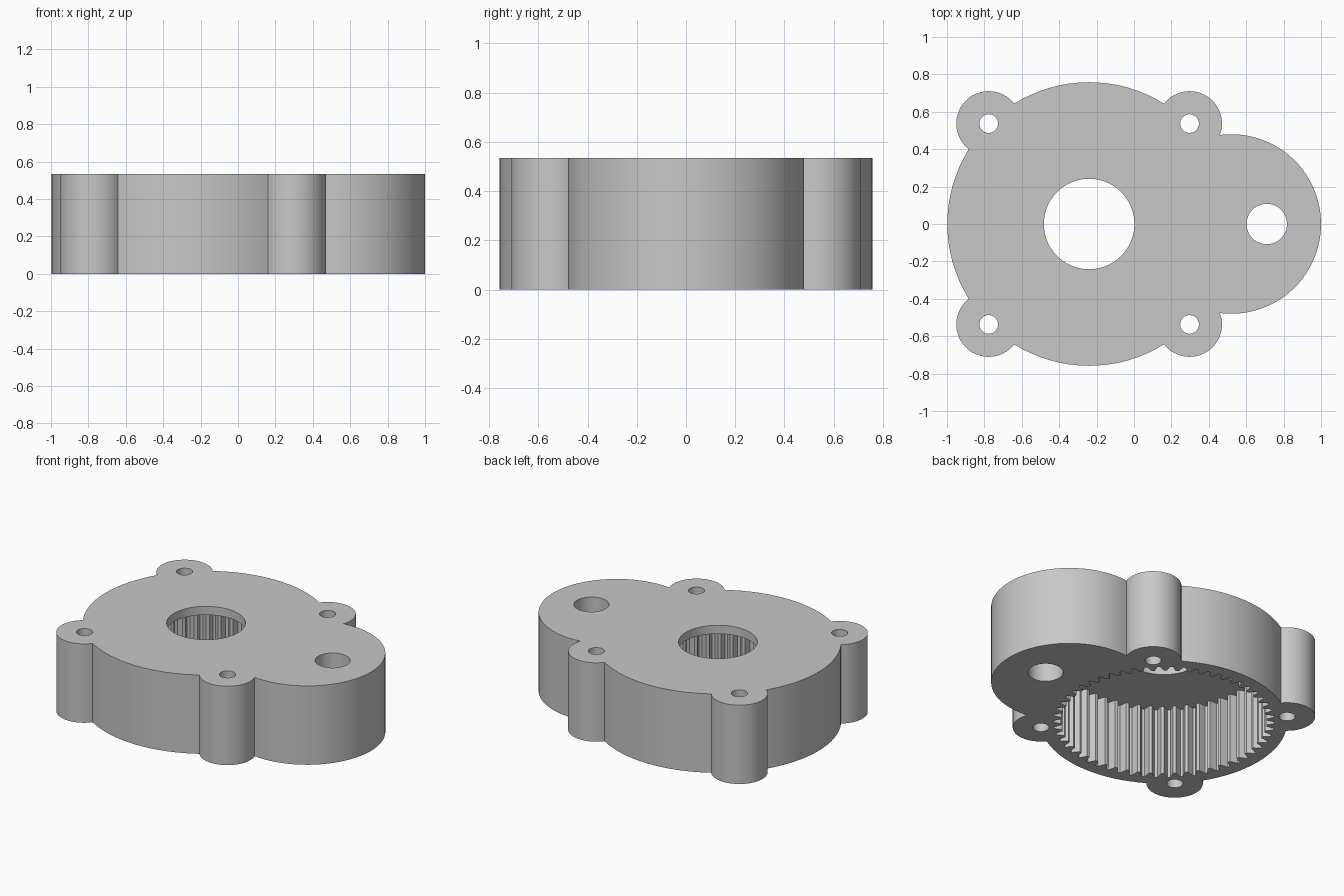
import bpy
import bmesh
import math
from mathutils import Vector

cube = bpy.data.objects.get("Cube")
if cube:
    bpy.data.objects.remove(cube, do_unlink=True)

HEIGHT = 0.535
ROOF = HEIGHT - 0.058          # underside of the top plate
CENTER = Vector((-0.24, 0))
EAR = 0.537                    # bolt ear offset from the centre
TEETH = 54

grey = bpy.data.materials.new("light_grey")
grey.use_nodes = True
color = (0.58, 0.58, 0.58, 1)
grey.diffuse_color = color
grey.node_tree.nodes["Principled BSDF"].inputs["Base Color"].default_value = color


def circle(center, radius, steps):
    return [center + radius * Vector((math.cos(a), math.sin(a)))
            for a in (2 * math.pi * i / steps for i in range(steps))]


def entry_point(a, b):
    """Point where a counter-clockwise walk on circle a enters circle b."""
    (ca, ra), (cb, rb) = a, b
    d = cb - ca
    turn = math.acos((ra ** 2 + d.length_squared - rb ** 2) / (2 * ra * d.length))
    angle = math.atan2(d.y, d.x) - turn
    return ca + ra * Vector((math.cos(angle), math.sin(angle)))


def union_outline(circles):
    """Outer contour of overlapping circles listed counter-clockwise."""
    points = []
    for i, (c, r) in enumerate(circles):
        start = entry_point(circles[i - 1], circles[i]) - c
        end = entry_point(circles[i], circles[(i + 1) % len(circles)]) - c
        a = math.atan2(start.y, start.x)
        sweep = (math.atan2(end.y, end.x) - a) % (2 * math.pi)
        steps = max(6, round(sweep / math.radians(4)))
        for k in range(steps):
            t = a + sweep * k / steps
            points.append(c + r * Vector((math.cos(t), math.sin(t))))
    return points


def ring_gear():
    """Contour of the internal teeth: wide root, sloped flanks, narrow tip."""
    tooth = [(0, 0.68), (0.22, 0.68), (0.34, 0.657), (0.48, 0.632),
             (0.74, 0.632), (0.88, 0.657)]
    return [CENTER + r * Vector((math.cos(a), math.sin(a)))
            for i in range(TEETH) for f, r in tooth
            for a in [2 * math.pi * (i + f) / TEETH]]


# Contours
ears = [CENTER + EAR * Vector(s) for s in ((1, 1), (-1, 1), (-1, -1), (1, -1))]
main = (CENTER, 0.758)
arm = (Vector((0.52, 0)), 0.48)
ear_discs = [(e, 0.173) for e in ears]
outline = union_outline([arm, ear_discs[0], main, ear_discs[1], main,
                         ear_discs[2], main, ear_discs[3]])
bolt_holes = [circle(e, 0.05, 32) for e in ears]
arm_hole = circle(Vector((0.71, 0)), 0.108, 48)
shaft_hole = circle(CENTER, 0.242, 72)
gear = ring_gear()

bm = bmesh.new()


def add_loop(points, z):
    verts = [bm.verts.new((p.x, p.y, z)) for p in points]
    return [bm.edges.new((v, verts[(i + 1) % len(verts)]))
            for i, v in enumerate(verts)]


def add_wall(points, z0, z1):
    """Vertical wall along a contour; returns its lower and upper edges."""
    low, high = add_loop(points, z0), add_loop(points, z1)
    for a, b in zip(low, high):
        bm.faces.new((a.verts[0], a.verts[1], b.verts[1], b.verts[0]))
    return low, high


# Walls, collecting the edges that bound each flat face
bottom, top = [], []
for contour in [outline, arm_hole] + bolt_holes:
    low, high = add_wall(contour, 0, HEIGHT)
    bottom += low
    top += high
gear_low, gear_high = add_wall(gear, 0, ROOF)
shaft_low, shaft_high = add_wall(shaft_hole, ROOF, HEIGHT)

# Flat faces: underside, top and cavity roof
for edges, normal in ((bottom + gear_low, (0, 0, -1)),
                      (top + shaft_high, (0, 0, 1)),
                      (gear_high + shaft_low, (0, 0, -1))):
    bmesh.ops.triangle_fill(bm, edges=edges, use_beauty=True, normal=normal)
bmesh.ops.recalc_face_normals(bm, faces=bm.faces[:])

mesh = bpy.data.meshes.new("gear_housing")
bm.to_mesh(mesh)
bm.free()
mesh.materials.append(grey)
housing = bpy.data.objects.new("gear_housing", mesh)
bpy.context.collection.objects.link(housing)

bpy.ops.object.select_all(action="DESELECT")
housing.select_set(True)
bpy.context.view_layer.objects.active = housing
bpy.ops.object.shade_smooth_by_angle(angle=math.radians(20))
